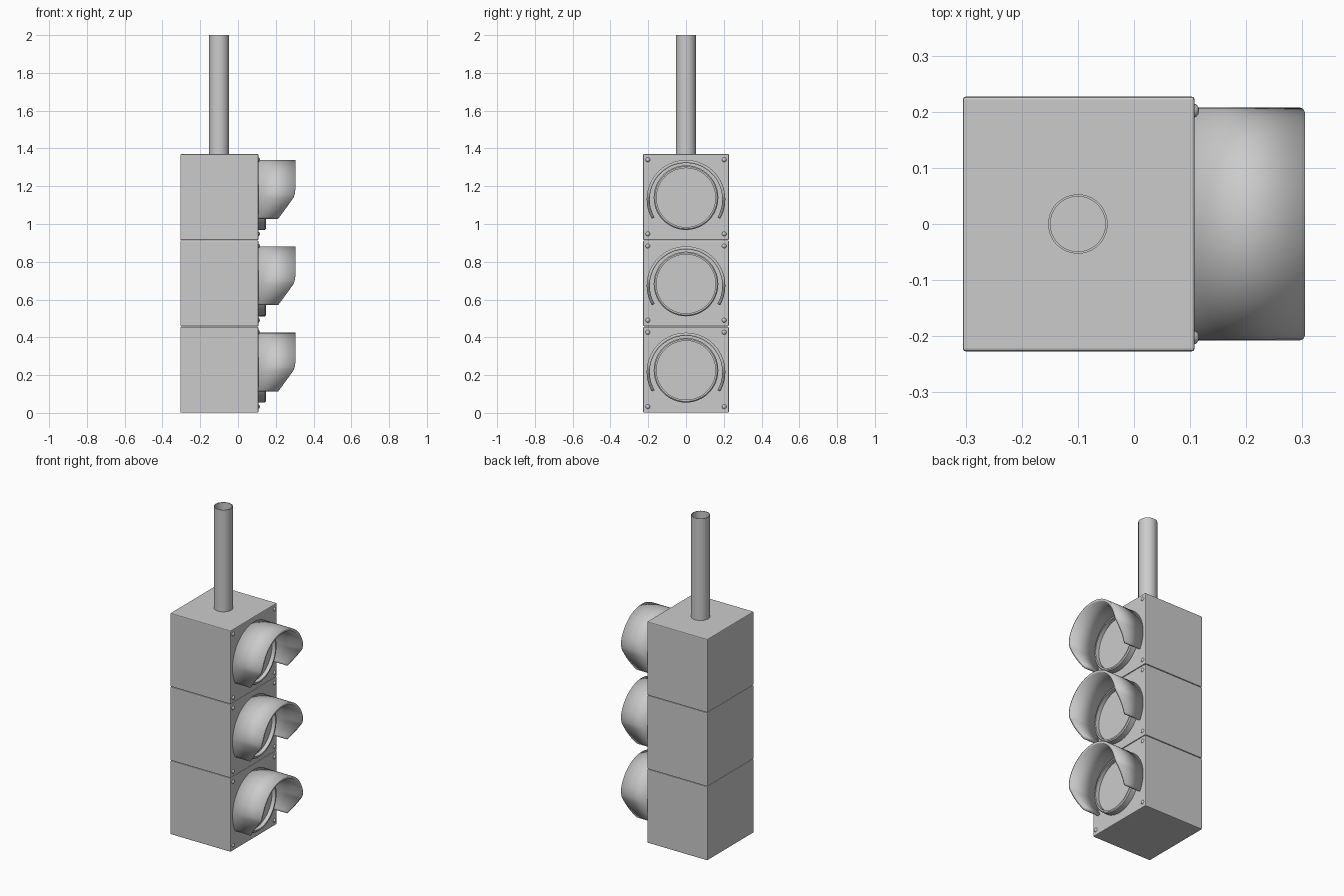
import bpy, bmesh
from math import sin, cos, pi, radians

if "Cube" in bpy.data.objects:
    bpy.data.objects.remove(bpy.data.objects["Cube"])

# One grey for everything
grey = bpy.data.materials.new("light_grey")
grey.use_nodes = True
colour = (0.6, 0.6, 0.6, 1)
grey.diffuse_color = colour
grey.node_tree.nodes["Principled BSDF"].inputs["Base Color"].default_value = colour

PITCH = 0.457      # height of one lamp section
FACE_X = 0.108     # plane of the lamp doors
BACK_X = -0.305
HALF_W = 0.227


def finish(name, bm, location=(0, 0, 0), smooth=True):
    mesh = bpy.data.meshes.new(name)
    bm.to_mesh(mesh)
    bm.free()
    mesh.materials.append(grey)
    obj = bpy.data.objects.new(name, mesh)
    obj.location = location
    bpy.context.collection.objects.link(obj)
    if smooth:
        bpy.ops.object.select_all(action='DESELECT')
        obj.select_set(True)
        bpy.context.view_layer.objects.active = obj
        bpy.ops.object.shade_smooth_by_angle(angle=radians(35))
    return obj


def lathe(name, profile, axis, location, steps=64):
    """Spin (radius, height) pairs about the x or z axis."""
    bm = bmesh.new()
    verts = [bm.verts.new((h, r, 0) if axis == 'X' else (r, 0, h)) for r, h in profile]
    edges = [bm.edges.new(pair) for pair in zip(verts, verts[1:])]
    bmesh.ops.spin(bm, geom=verts + edges, cent=(0, 0, 0), angle=2 * pi, steps=steps,
                   axis=(1, 0, 0) if axis == 'X' else (0, 0, 1))
    bmesh.ops.remove_doubles(bm, verts=bm.verts, dist=0.0001)
    bmesh.ops.recalc_face_normals(bm, faces=bm.faces)
    return finish(name, bm, location)


def housing(name, z):
    bm = bmesh.new()
    bmesh.ops.create_cube(bm, size=1)
    bmesh.ops.scale(bm, vec=(FACE_X - BACK_X, 2 * HALF_W, PITCH - 0.002), verts=bm.verts)
    obj = finish(name, bm, ((FACE_X + BACK_X) / 2, 0, z), smooth=False)
    bevel = obj.modifiers.new("soft_edges", 'BEVEL')
    bevel.width = 0.005
    bevel.segments = 2


def visor_reach(z):
    """Front edge of the hood: full at the top, swept back lower down."""
    steps = [(-0.096, 0.212), (-0.03, 0.265), (0.01, 0.295), (0.03, 0.301), (0.06, 0.305)]
    for (z0, x0), (z1, x1) in zip(steps, steps[1:]):
        if z <= z1:
            return x0 + (x1 - x0) * max(0, z - z0) / (z1 - z0)
    return 0.305


def visor(name, z, radius=0.192, steps=72):
    bm = bmesh.new()
    rows = []
    for i in range(steps + 1):
        a = radians(-30 + 240 * i / steps)
        y, h = radius * cos(a), radius * sin(a)
        rows.append([bm.verts.new((x, y, h)) for x in (FACE_X, visor_reach(h))])
    for (a, b), (c, d) in zip(rows, rows[1:]):
        bm.faces.new((a, b, d, c))
    obj = finish(name, bm, (0, 0, z))
    shell = obj.modifiers.new("wall", 'SOLIDIFY')
    shell.thickness = 0.016
    shell.offset = -1


SCREW = [(0, 0.008), (0.006, 0.007), (0.010, 0.004), (0.012, 0)]
RING = [(0.171, 0), (0.171, 0.034), (0.165, 0.04), (0.156, 0.04), (0.156, 0.014)]
LENS = [(0.158, 0.016), (0, 0.016)]

# Three stacked lamp sections
for i, level in enumerate(("bottom", "middle", "top")):
    mid = PITCH * (i + 0.5)
    housing(level + "_housing", mid)
    lathe(level + "_lens_ring", RING, 'X', (FACE_X, 0, mid - 0.003))
    lathe(level + "_lens", LENS, 'X', (FACE_X, 0, mid - 0.003))
    visor(level + "_visor", mid - 0.012)
    for side, y in (("right", -0.202), ("left", 0.202)):
        for end, dz in (("lower", -0.195), ("upper", 0.198)):
            lathe(f"{level}_{side}_{end}_screw", SCREW, 'X', (FACE_X, y, mid + dz), 16)

# Hollow hanging pole
POLE = [(0.049, 0), (0.053, 0), (0.053, 0.63), (0.049, 0.63), (0.049, 0)]
lathe("hanging_pole", POLE, 'Z', (-0.1, 0, 1.37), 48)
